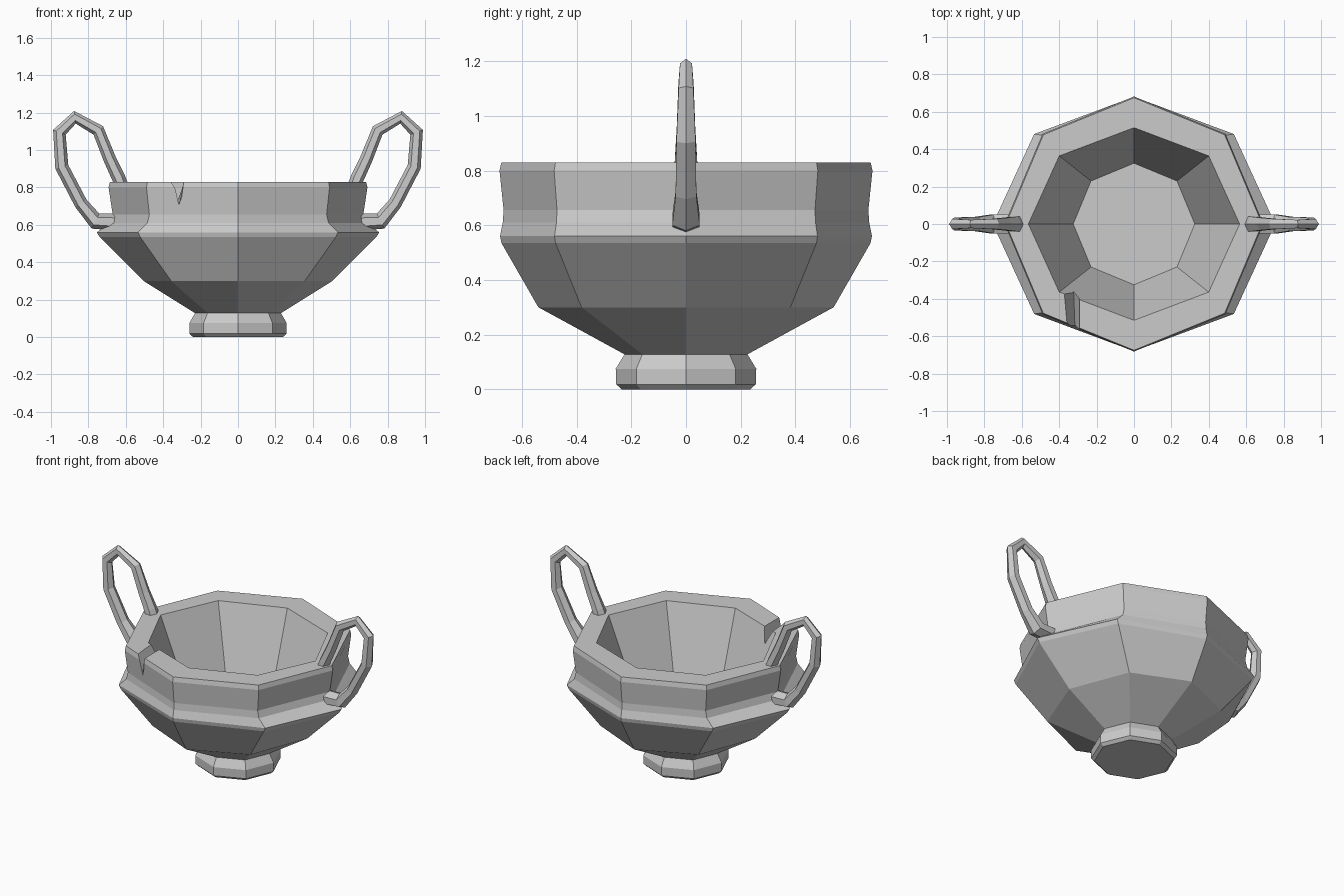
import bpy, bmesh, math
from mathutils import Vector

if "Cube" in bpy.data.objects:
    bpy.data.objects.remove(bpy.data.objects["Cube"])


def make_object(name, rings):
    """Skin a list of equal-length point rings and cap both ends."""
    bm = bmesh.new()
    loops = [[bm.verts.new(p) for p in ring] for ring in rings]
    n = len(loops[0])
    for a, b in zip(loops, loops[1:]):
        for i in range(n):
            j = (i + 1) % n
            bm.faces.new((a[i], a[j], b[j], b[i]))
    bm.faces.new(loops[0][::-1])
    bm.faces.new(loops[-1])
    bmesh.ops.recalc_face_normals(bm, faces=bm.faces)
    mesh = bpy.data.meshes.new(name)
    bm.to_mesh(mesh)
    bm.free()
    obj = bpy.data.objects.new(name, mesh)
    bpy.context.collection.objects.link(obj)
    return obj


def octagon(rx, ry, z):
    return [(rx * math.cos(k * math.pi / 4), ry * math.sin(k * math.pi / 4), z)
            for k in range(8)]


# Foot, bowl and hollow interior: (x radius, y radius, height)
profile = [
    (0.24, 0.235, 0.0), (0.26, 0.255, 0.018), (0.26, 0.257, 0.075),
    (0.23, 0.225, 0.128), (0.505, 0.54, 0.30), (0.74, 0.675, 0.535),
    (0.755, 0.68, 0.56), (0.685, 0.67, 0.61), (0.67, 0.667, 0.655),
    (0.692, 0.682, 0.80), (0.685, 0.675, 0.83),
    (0.565, 0.515, 0.83), (0.325, 0.325, 0.24),
]
bowl = make_object("bowl", [octagon(*p) for p in profile])

# Chip in the front left of the rim
cutter = make_object("chip_cutter", [
    [(-0.29, -0.75, 0.84), (-0.345, -0.75, 0.84), (-0.308, -0.75, 0.68)],
    [(-0.29, -0.30, 0.84), (-0.385, -0.30, 0.84), (-0.325, -0.30, 0.74)],
])
cutter.hide_render = True
cut = bowl.modifiers.new("chip", 'BOOLEAN')
cut.operation = 'DIFFERENCE'
cut.solver = 'EXACT'
cut.object = cutter
bpy.context.view_layer.objects.active = bowl
bpy.ops.object.modifier_apply(modifier=cut.name)
bpy.data.objects.remove(cutter)

# Handle path: (x, z, half thickness in plane, half width in y)
path = [
    (0.615, 0.79, 0.036, 0.043), (0.638, 0.85, 0.036, 0.040),
    (0.685, 0.95, 0.034, 0.034), (0.747, 1.105, 0.034, 0.028),
    (0.872, 1.175, 0.034, 0.022), (0.955, 1.095, 0.036, 0.027),
    (0.942, 0.91, 0.036, 0.035), (0.84, 0.715, 0.036, 0.038),
    (0.762, 0.62, 0.045, 0.050), (0.66, 0.615, 0.045, 0.050),
]


def handle(name, side):
    pts = [Vector((p[0], p[1])) for p in path]
    rings = []
    for i, (x, z, t, w) in enumerate(path):
        ahead = pts[min(i + 1, len(pts) - 1)] - pts[i]
        behind = pts[i] - pts[max(i - 1, 0)]
        d = (ahead.normalized() + behind.normalized()).normalized()
        nx, nz = -d.y, d.x
        # hexagonal section with a ridge on the inside and outside
        section = [(t, 0), (t / 2, w), (-t / 2, w), (-t, 0), (-t / 2, -w), (t / 2, -w)]
        rings.append([(side * (x + nx * a), b, z + nz * a) for a, b in section])
    return make_object(name, rings)


handle("right_handle", 1)
handle("left_handle", -1)
